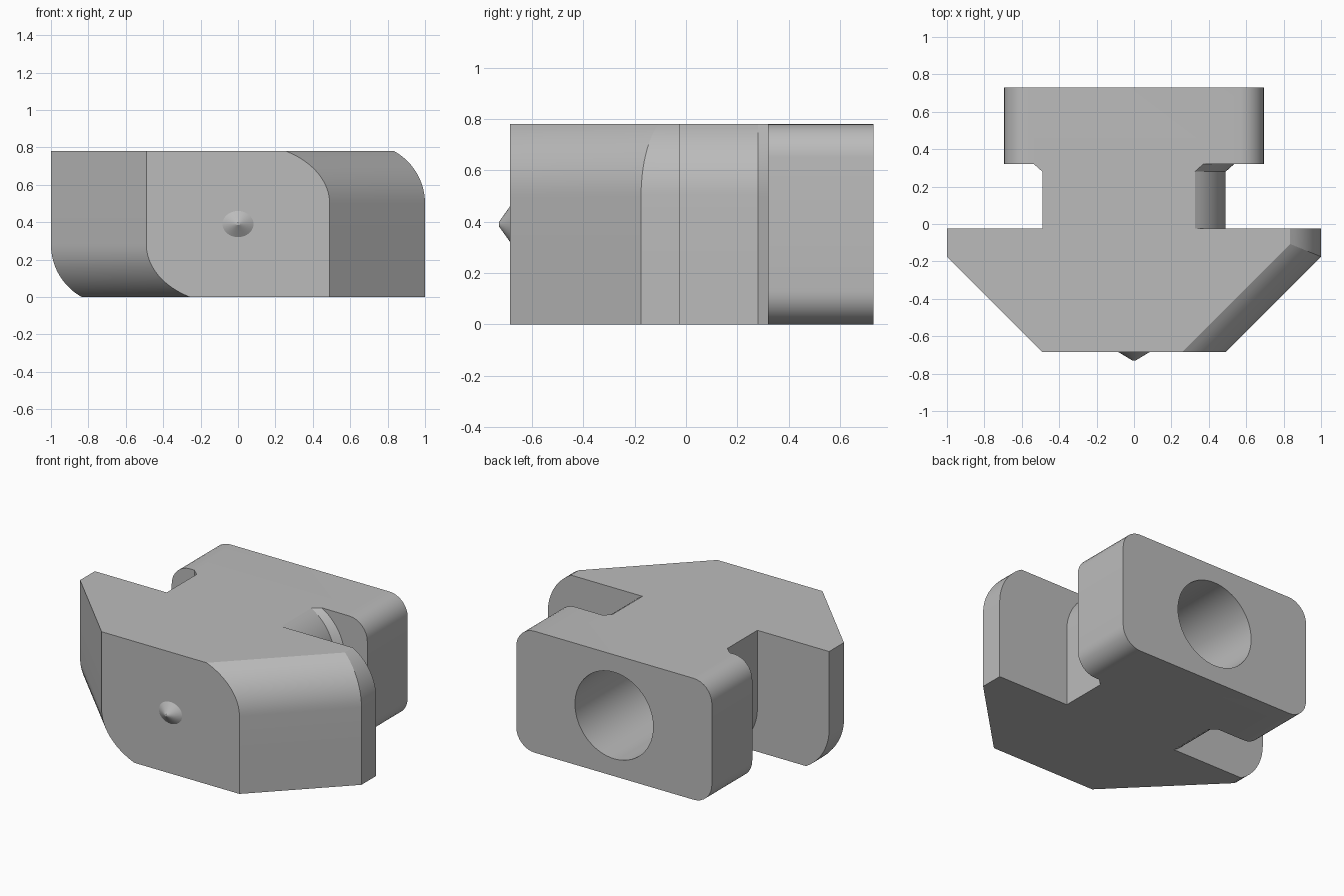
import bpy, bmesh
from math import sin, cos, pi, radians, sqrt

old = bpy.data.objects.get("Cube")
if old:
    bpy.data.objects.remove(old, do_unlink=True)

HEIGHT = 0.78
FRONT, BACK = -0.685, 0.73
MID = HEIGHT / 2

steel = bpy.data.materials.new("plain grey steel")
steel.use_nodes = True
grey = (0.5, 0.5, 0.5, 1)
steel.diffuse_color = grey
steel.node_tree.nodes["Principled BSDF"].inputs["Base Color"].default_value = grey


def loft(name, rings):
    """Skin a stack of equal-length closed rings and cap both ends."""
    bm = bmesh.new()
    loops = [[bm.verts.new(p) for p in ring] for ring in rings]
    for a, b in zip(loops, loops[1:]):
        n = len(a)
        for i in range(n):
            j = (i + 1) % n
            bm.faces.new((a[i], a[j], b[j], b[i]))
    bm.faces.new(loops[0])
    bm.faces.new(loops[-1])
    bmesh.ops.recalc_face_normals(bm, faces=bm.faces)
    mesh = bpy.data.meshes.new(name)
    bm.to_mesh(mesh)
    bm.free()
    mesh.materials.append(steel)
    obj = bpy.data.objects.new(name, mesh)
    bpy.context.collection.objects.link(obj)
    return obj


def circle(y, rx, rz, n=64):
    return [(rx * cos(2 * pi * i / n), y, MID + rz * sin(2 * pi * i / n)) for i in range(n)]


def combine(target, helper, operation):
    helper.hide_render = True
    mod = target.modifiers.new(operation.lower(), 'BOOLEAN')
    mod.operation = operation
    mod.solver = 'EXACT'
    mod.object = helper
    bpy.context.view_layer.objects.active = target
    bpy.ops.object.modifier_apply(modifier=mod.name)
    bpy.data.objects.remove(helper, do_unlink=True)


def smooth(obj):
    bpy.ops.object.select_all(action='DESELECT')
    obj.select_set(True)
    bpy.context.view_layer.objects.active = obj
    bpy.ops.object.shade_smooth_by_angle(angle=radians(20))


# Head and neck: a plan outline whose side is pulled in along a rounded edge
def half_outline(inset):
    slant = sqrt(2) * inset
    return [(0.49 - slant, FRONT), (1 - inset, -0.175 + slant - inset),
            (1 - inset, -0.025), (0.49 - inset, -0.025), (0.49 - inset, 0.28),
            (0.535 - inset, 0.32), (0.535 - inset, 0.45)]


def body_ring(z, inset_pos, inset_neg):
    right = [(x, y, z) for x, y in half_outline(inset_pos)]
    left = [(-x, y, z) for x, y in half_outline(inset_neg)]
    return right + left[::-1]


SWEEP, RADIUS, STEPS = radians(61), 0.32, 12
arc = [(RADIUS * sin(SWEEP * i / STEPS), RADIUS * (1 - cos(SWEEP * i / STEPS)))
       for i in range(STEPS + 1)]
rise = arc[-1][0]
rings = [body_ring(rise - h, 0, inset) for h, inset in reversed(arc)]
rings += [body_ring(HEIGHT - rise + h, inset, 0) for h, inset in arc]
body = loft("clamp_body", rings)

# Back plate: rounded rectangle run from front to back
CORNER, SEGMENTS = 0.13, 8
plate_profile = []
for quarter, (sx, sz) in enumerate([(1, 1), (-1, 1), (-1, -1), (1, -1)]):
    for i in range(SEGMENTS + 1):
        a = pi / 2 * (quarter + i / SEGMENTS)
        plate_profile.append((sx * (0.695 - CORNER) + CORNER * cos(a),
                              MID + sz * (MID - CORNER) + CORNER * sin(a)))
plate = loft("back_plate", [[(x, y, z) for x, z in plate_profile] for y in (0.32, BACK)])
combine(body, plate, 'UNION')

# Drilled hole with a conical end
drill = loft("hole_cutter", [circle(BACK + 0.1, 0.278, 0.278), circle(-0.57, 0.278, 0.278),
                             circle(-0.66, 0.11, 0.11)])
combine(body, drill, 'DIFFERENCE')
smooth(body)

# Small blunt cone on the front face
tip = loft("front_tip", [circle(-0.675, 0.1, 0.085, 32), circle(FRONT, 0.083, 0.07, 32),
                         circle(-0.729, 0.01, 0.008, 32)])
smooth(tip)
